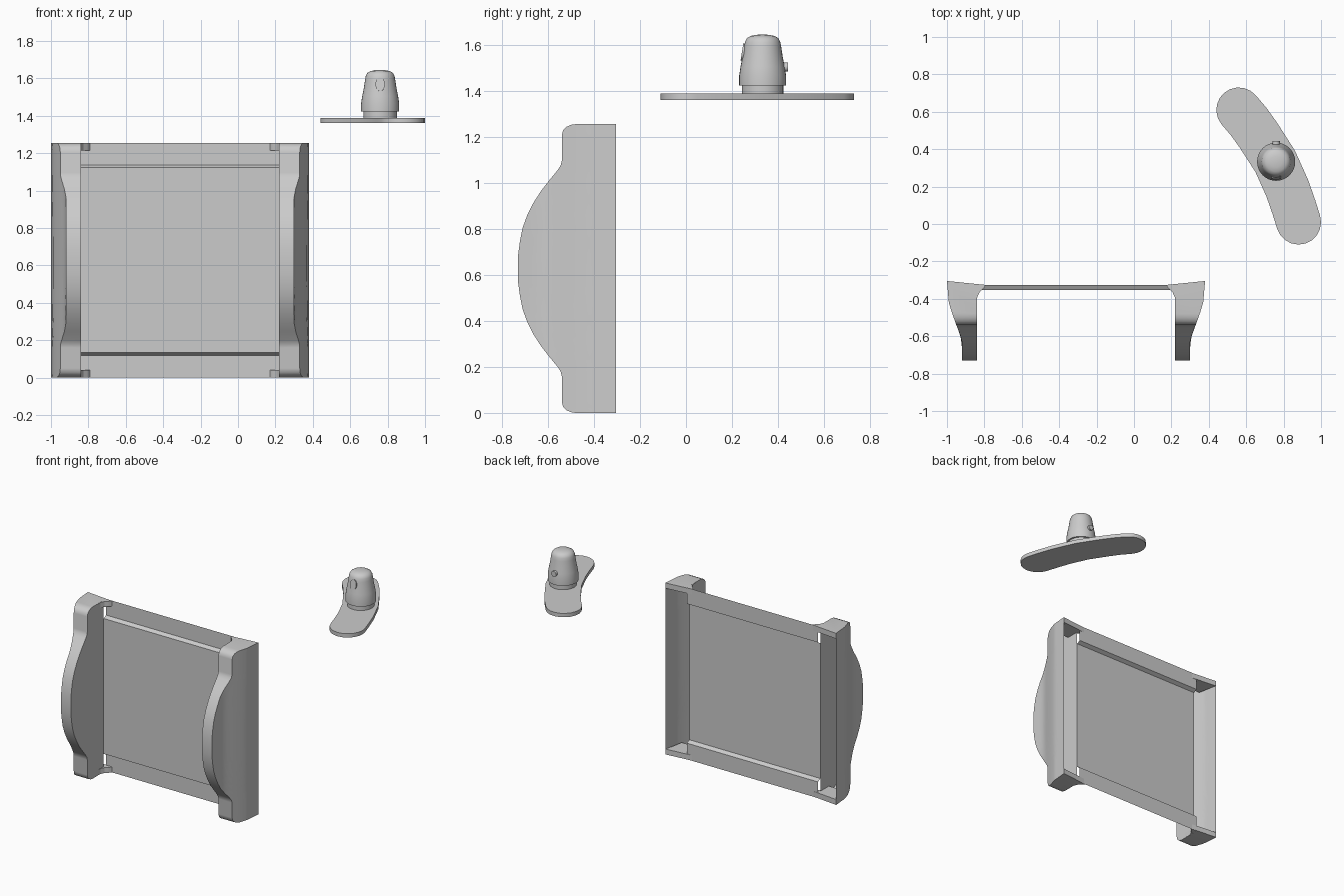
import bpy, bmesh, math
from mathutils import Vector

if "Cube" in bpy.data.objects:
    bpy.data.objects.remove(bpy.data.objects["Cube"])

CX = -0.31          # centre line of the frame
H = 1.255           # frame height


def add(name, bm, loc=(0, 0, 0), smooth=True, recalc=True):
    if recalc:
        bmesh.ops.recalc_face_normals(bm, faces=bm.faces)
    me = bpy.data.meshes.new(name)
    bm.to_mesh(me)
    bm.free()
    ob = bpy.data.objects.new(name, me)
    bpy.context.collection.objects.link(ob)
    ob.location = loc
    if smooth:
        bpy.context.view_layer.objects.active = ob
        ob.select_set(True)
        bpy.ops.object.shade_smooth_by_angle(angle=math.radians(35))
        ob.select_set(False)
    return ob


def mirror_x(ob):
    ob.modifiers.new("Mirror", 'MIRROR').use_axis[0] = True


def prism(bm, pts, z0, z1):
    lo = [bm.verts.new((x, y, z0)) for x, y in pts]
    hi = [bm.verts.new((x, y, z1)) for x, y in pts]
    n = len(pts)
    for i in range(n):
        j = (i + 1) % n
        bm.faces.new((lo[i], lo[j], hi[j], hi[i]))
    bm.faces.new(lo)
    bm.faces.new(hi)


def lerp_table(table, v):
    for (a, b), (c, d) in zip(table, table[1:]):
        if v <= c:
            return b + (d - b) * (v - a) / (c - a)
    return table[-1][1]


# Side cheeks: flared plan section cut to a bulging front profile, open at the back
outer = [(0.305, -1.0), (0.42, -0.99), (0.47, -0.975), (0.54, -0.95),
         (0.59, -0.93), (0.63, -0.92), (0.74, -0.92)]
half = [(0, 0.48), (0.003, 0.5), (0.012, 0.52), (0.028, 0.535), (0.05, 0.54),
        (0.16, 0.54), (0.18, 0.545), (0.2, 0.558), (0.245, 0.595), (0.29, 0.63),
        (0.34, 0.662), (0.395, 0.69), (0.45, 0.71), (0.51, 0.722), (0.57, 0.73)]
profile = half + [(H - z, d) for z, d in reversed(half)]
bm = bmesh.new()
rings = []
for z, depth in profile:
    ys = [0.305 + (depth - 0.305) * i / 14 for i in range(15)]
    sec = [(lerp_table(outer, d), -d) for d in ys] + [(-0.84, -depth), (-0.84, -0.352)]
    rings.append([bm.verts.new((x - CX, y, z)) for x, y in sec])
for a, b in zip(rings, rings[1:]):
    for i in range(len(a) - 1):
        bm.faces.new((a[i], a[i + 1], b[i + 1], b[i]))
bm.faces.new(rings[0])
bm.faces.new(rings[-1])
mirror_x(add("side_cheek", bm, (CX, 0, 0)))

# Corner tabs: wedge caps reaching inward at top and bottom
tab = [(-0.998, -0.305), (-0.79, -0.326), (-0.805, -0.345), (-0.825, -0.363),
       (-0.838, -0.39), (-0.84, -0.45), (-0.97, -0.45)]
bm = bmesh.new()
for z0, z1 in ((0.001, 0.04), (H - 0.04, H - 0.001)):
    prism(bm, [(x - CX, y) for x, y in tab], z0, z1)
mirror_x(add("corner_tab", bm, (CX, 0, 0), smooth=False))

# Back panel: thin sheet with rails set back at top and bottom
sheet = [(0.0, -0.325), (0.118, -0.325), (0.133, -0.352),
         (H - 0.133, -0.352), (H - 0.118, -0.325), (H, -0.325)]
bm = bmesh.new()
cols = [[bm.verts.new((s * 0.53, y, z)) for z, y in sheet] for s in (-1, 1)]
for i in range(len(sheet) - 1):
    bm.faces.new((cols[0][i], cols[1][i], cols[1][i + 1], cols[0][i + 1]))
add("back_panel", bm, (CX, 0, 0), smooth=False, recalc=False)

# Curved plate: rounded band swept along a bent centre line
path = [Vector(p) for p in ((0.56, 0.61), (0.615, 0.545), (0.665, 0.475), (0.755, 0.335),
                            (0.82, 0.19), (0.855, 0.09), (0.88, 0.01))]
R = 0.12
left, right = [], []
for i, p in enumerate(path):
    t = (path[min(i + 1, len(path) - 1)] - path[max(i - 1, 0)]).normalized()
    n = Vector((-t.y, t.x))
    left.append(p + n * R)
    right.append(p - n * R)


def end_cap(c, start):
    a0 = math.atan2(start.y - c.y, start.x - c.x)
    return [c + R * Vector((math.cos(a0 - math.pi * k / 10), math.sin(a0 - math.pi * k / 10)))
            for k in range(1, 10)]


outline = left + end_cap(path[-1], left[-1]) + right[::-1] + end_cap(path[0], right[0])
bm = bmesh.new()
prism(bm, [tuple(p) for p in outline], 1.36, 1.388)
add("curved_plate", bm)


# Knob body and neck: turned profiles
def turned(name, prof, loc, seg=32):
    b = bmesh.new()
    vs = [b.verts.new((r, 0, z)) for r, z in prof]
    es = [b.edges.new(e) for e in zip(vs, vs[1:])]
    bmesh.ops.spin(b, geom=vs + es, cent=(0, 0, 0), axis=(0, 0, 1),
                   angle=math.tau, steps=seg)
    bmesh.ops.remove_doubles(b, verts=b.verts, dist=1e-5)
    return add(name, b, loc)


KX, KY = 0.76, 0.333
turned("knob_neck", [(0, 1.37), (0.09, 1.37), (0.09, 1.425), (0, 1.425)], (KX, KY, 0))
turned("knob_body", [(0, 1.422), (0.102, 1.422), (0.102, 1.465), (0.096, 1.505),
                     (0.087, 1.55), (0.081, 1.59), (0.077, 1.612), (0.069, 1.628),
                     (0.053, 1.638), (0.03, 1.643), (0, 1.645)], (KX, KY, 0))


# Oval badge in front and round stud behind
def disc(name, loc, rx, rz, depth, tilt):
    b = bmesh.new()
    bmesh.ops.create_cone(b, cap_ends=True, segments=20, radius1=1, radius2=1, depth=1)
    for v in b.verts:
        v.co = (v.co.x * rx, v.co.z * depth, v.co.y * rz)
    ob = add(name, b, loc)
    ob.rotation_euler.x = tilt
    return ob


disc("front_oval", (KX, KY - 0.08, 1.567), 0.025, 0.037, 0.02, math.radians(-9))
disc("back_stud", (KX, KY + 0.093, 1.503), 0.02, 0.02, 0.034, 0)
